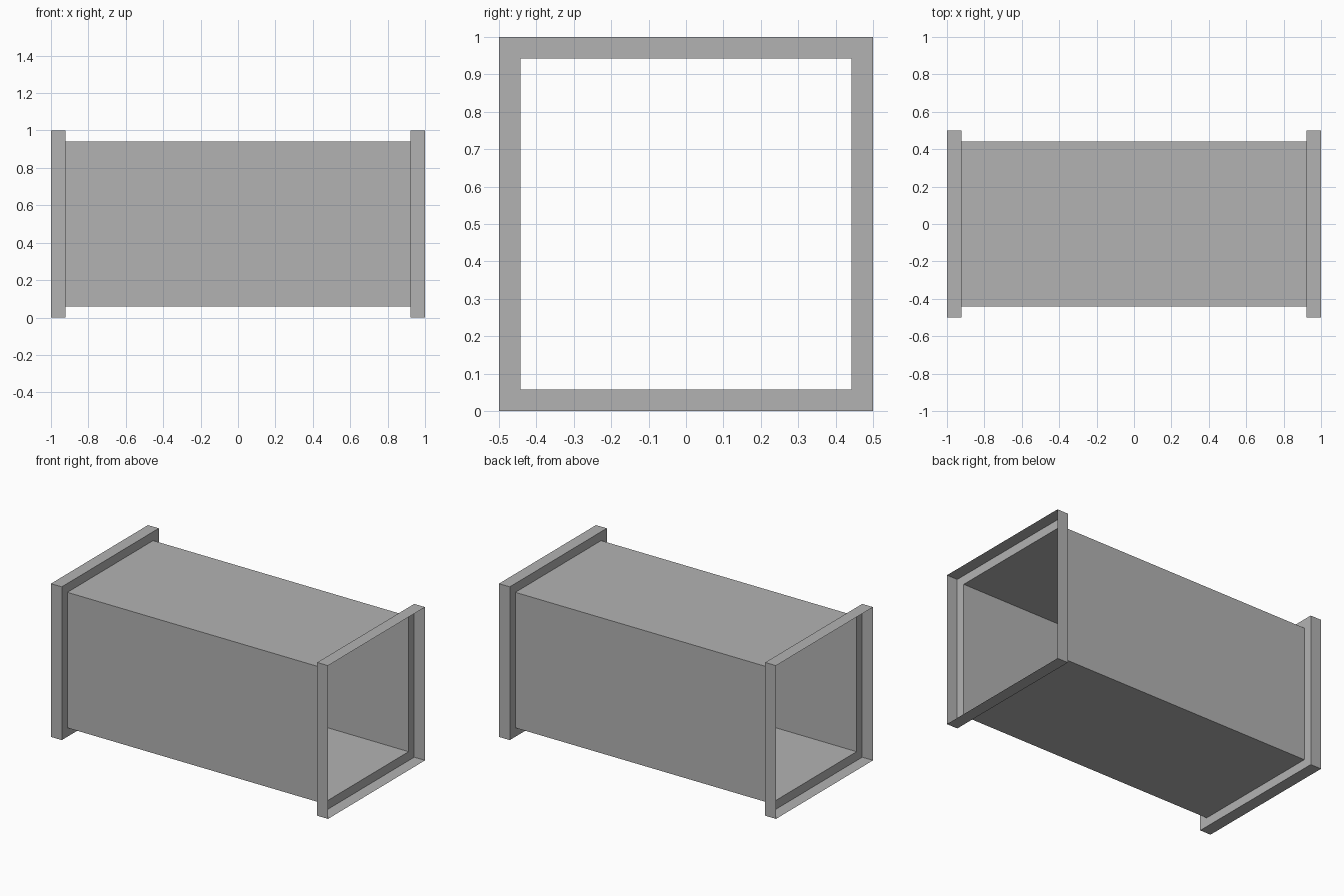
import bpy
import bmesh

cube = bpy.data.objects.get("Cube")
if cube:
    bpy.data.objects.remove(cube, do_unlink=True)

COLLAR_X, END_X = 0.922, 1.0     # where the collars start and stop
BODY_R, COLLAR_R = 0.442, 0.5    # half widths of the square sections
CENTRE_Z = 0.5

grey = bpy.data.materials.new("plain grey")
grey.use_nodes = True
grey.diffuse_color = (0.45, 0.45, 0.45, 1)
grey.node_tree.nodes["Principled BSDF"].inputs["Base Color"].default_value = grey.diffuse_color


def square_shell(name, profile):
    """Loft an open sheet through square sections given as (x, half width)."""
    bm = bmesh.new()
    corners = [(-1, -1), (1, -1), (1, 1), (-1, 1)]
    rings = [[bm.verts.new((x, r * y, CENTRE_Z + r * z)) for y, z in corners]
             for x, r in profile]
    for a, b in zip(rings, rings[1:]):
        for i in range(4):
            j = (i + 1) % 4
            bm.faces.new((a[i], b[i], b[j], a[j]))
    # Turn the sheet outwards, away from the long axis
    if profile[0][0] < profile[-1][0]:
        bmesh.ops.reverse_faces(bm, faces=bm.faces[:])
    mesh = bpy.data.meshes.new(name)
    bm.to_mesh(mesh)
    bm.free()
    mesh.materials.append(grey)
    obj = bpy.data.objects.new(name, mesh)
    bpy.context.collection.objects.link(obj)
    return obj


# Open square tube
square_shell("duct_body", [(-COLLAR_X, BODY_R), (COLLAR_X, BODY_R)])

# Stepped collars: a ring out from the tube, then a thin skirt to the open end
for side, name in ((1, "left_collar"), (-1, "right_collar")):
    square_shell(name, [(side * COLLAR_X, BODY_R),
                        (side * COLLAR_X, COLLAR_R),
                        (side * END_X, COLLAR_R)])
